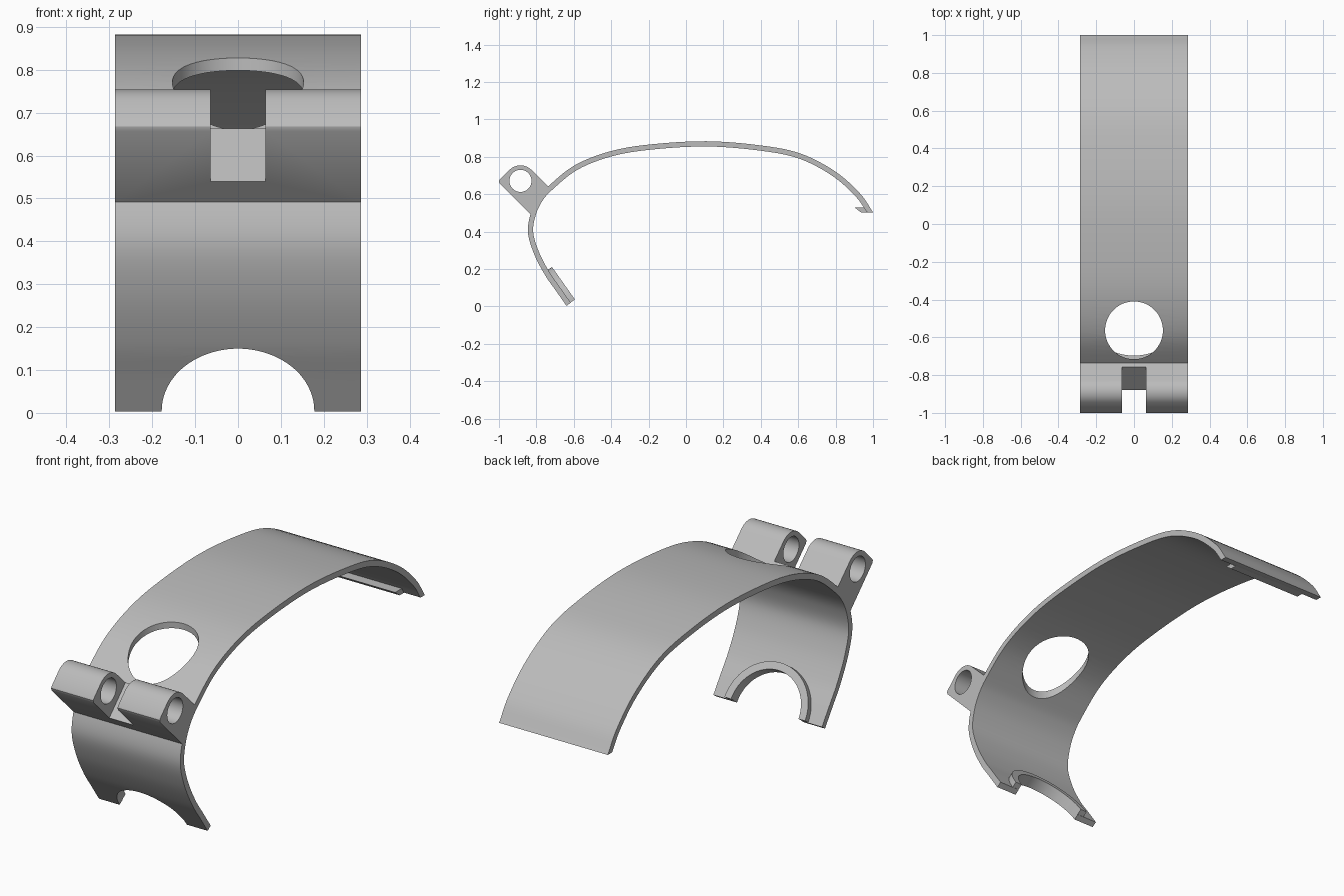
import bpy, bmesh, math
from mathutils import Vector, Matrix

if "Cube" in bpy.data.objects:
    bpy.data.objects.remove(bpy.data.objects["Cube"])

HALF = 0.287      # half width of the strap
THICK = 0.028     # strap thickness

grey = bpy.data.materials.new("light grey")
grey.diffuse_color = (0.5, 0.5, 0.5, 1)
grey.use_nodes = True
grey.node_tree.nodes["Principled BSDF"].inputs["Base Color"].default_value = grey.diffuse_color


def finish(name, bm):
    bmesh.ops.recalc_face_normals(bm, faces=bm.faces)
    me = bpy.data.meshes.new(name)
    bm.to_mesh(me)
    bm.free()
    me.materials.append(grey)
    ob = bpy.data.objects.new(name, me)
    bpy.context.collection.objects.link(ob)
    return ob


def prism(name, pts, half, frame=None):
    """Extrude a 2D profile by +-half; default maps the profile to y,z and extrudes along x."""
    frame = frame or Matrix(((0, 0, 1, 0), (1, 0, 0, 0), (0, 1, 0, 0), (0, 0, 0, 1)))
    bm = bmesh.new()
    a = [bm.verts.new(frame @ Vector((p[0], p[1], -half))) for p in pts]
    b = [bm.verts.new(frame @ Vector((p[0], p[1], half))) for p in pts]
    bm.faces.new(a)
    bm.faces.new(b)
    n = len(pts)
    for i in range(n):
        j = (i + 1) % n
        bm.faces.new((a[i], a[j], b[j], b[i]))
    return finish(name, bm)


def arc(cx, cy, r, a0, a1, n):
    angles = [math.radians(a0 + (a1 - a0) * i / n) for i in range(n + 1)]
    return [(cx + r * math.cos(t), cy + r * math.sin(t)) for t in angles]


def cut(ob, cutter):
    m = ob.modifiers.new("cut", 'BOOLEAN')
    m.operation, m.solver, m.object = 'DIFFERENCE', 'EXACT', cutter
    bpy.context.view_layer.objects.active = ob
    bpy.ops.object.modifier_apply(modifier=m.name)
    bpy.data.objects.remove(cutter)


def spline(keys, steps):
    """Catmull-Rom curve through the keys."""
    k = [Vector(p) for p in keys]
    k = [2 * k[0] - k[1]] + k + [2 * k[-1] - k[-2]]
    out = []
    for i in range(1, len(k) - 2):
        p0, p1, p2, p3 = k[i - 1:i + 3]
        for s in range(steps):
            t = s / steps
            out.append(0.5 * (2 * p1 + (p2 - p0) * t + (2 * p0 - 5 * p1 + 4 * p2 - p3) * t * t
                              + (3 * p1 - p0 - 3 * p2 + p3) * t ** 3))
    return out + [k[-2]]


# Curved strap, swept profile with constant thickness
outer = spline([(-0.639, 0.003), (-0.697, 0.086), (-0.754, 0.168), (-0.812, 0.28), (-0.845, 0.395),
                (-0.83, 0.497), (-0.792, 0.578), (-0.733, 0.645), (-0.594, 0.755), (-0.406, 0.829),
                (-0.19, 0.866), (0.11, 0.883), (0.396, 0.861), (0.61, 0.818), (0.797, 0.722),
                (0.93, 0.604), (1.0, 0.503)], 6)
inner = []
for i, p in enumerate(outer):
    d = (outer[min(i + 1, len(outer) - 1)] - outer[max(i - 1, 0)]).normalized()
    inner.append(p + Vector((d.y, -d.x)) * THICK)
inner[-1] = Vector((0.97, 0.503))
strap = prism("strap", outer + inner[::-1], HALF)

# Round hole through the strap, straight down
cut(strap, prism("hole_cutter", arc(0, 0, 0.153, 0, 354.375, 63), 0.25,
                 Matrix.Translation((0, -0.563, 0.75))))

# Arch at the lower end, square to the strap, with a raised rim on the inside
up = Vector((0, -0.576, 0.817))
out = Vector((0, -0.817, -0.576))
end = Vector((0, -0.594, 0.037))


def end_frame(depth):
    o = end + out * depth
    return Matrix(((1, 0, 0, o.x), (0, up.y, out.y, o.y), (0, up.z, out.z, o.z), (0, 0, 0, 1)))


arch = [(0.178, -0.1)] + arc(0, 0, 0.178, 0, 180, 40) + [(-0.178, -0.1)]
cut(strap, prism("arch_cutter", arch, 0.1, end_frame(0.03)))
rim = prism("arch_rim", arc(0, 0, 0.213, 0, 180, 40) + arc(0, 0, 0.178, 180, 0, 40),
            0.019, end_frame(0.019))

# Hinge block: rounded top, pin hole and a centre notch
cy, cz = -0.885, 0.671
hinge = prism("hinge", [(-0.83, 0.49), (-0.815, 0.495), (-0.725, 0.632), (-0.733, 0.639)]
              + arc(cy, cz, 0.083, 45, 135, 16) + [(-0.998, 0.675), (-1.0, 0.668), (-0.997, 0.657)], HALF)
cut(hinge, prism("pin_cutter", arc(cy, cz, 0.059, 0, 352.5, 47), 0.5))
cut(hinge, prism("notch_cutter", [(-0.98, 0.44), (-0.7, 0.72), (-0.7, 0.9), (-1.1, 0.9), (-1.1, 0.44)], 0.064))

# Small catch at the far end
catch = prism("end_catch", [(0.90, 0.53), (0.935, 0.503), (0.975, 0.503), (0.97, 0.53)], 0.2)

for ob in (strap, rim, hinge, catch):
    bpy.ops.object.select_all(action='DESELECT')
    ob.select_set(True)
    bpy.context.view_layer.objects.active = ob
    bpy.ops.object.shade_smooth_by_angle(angle=math.radians(30))
